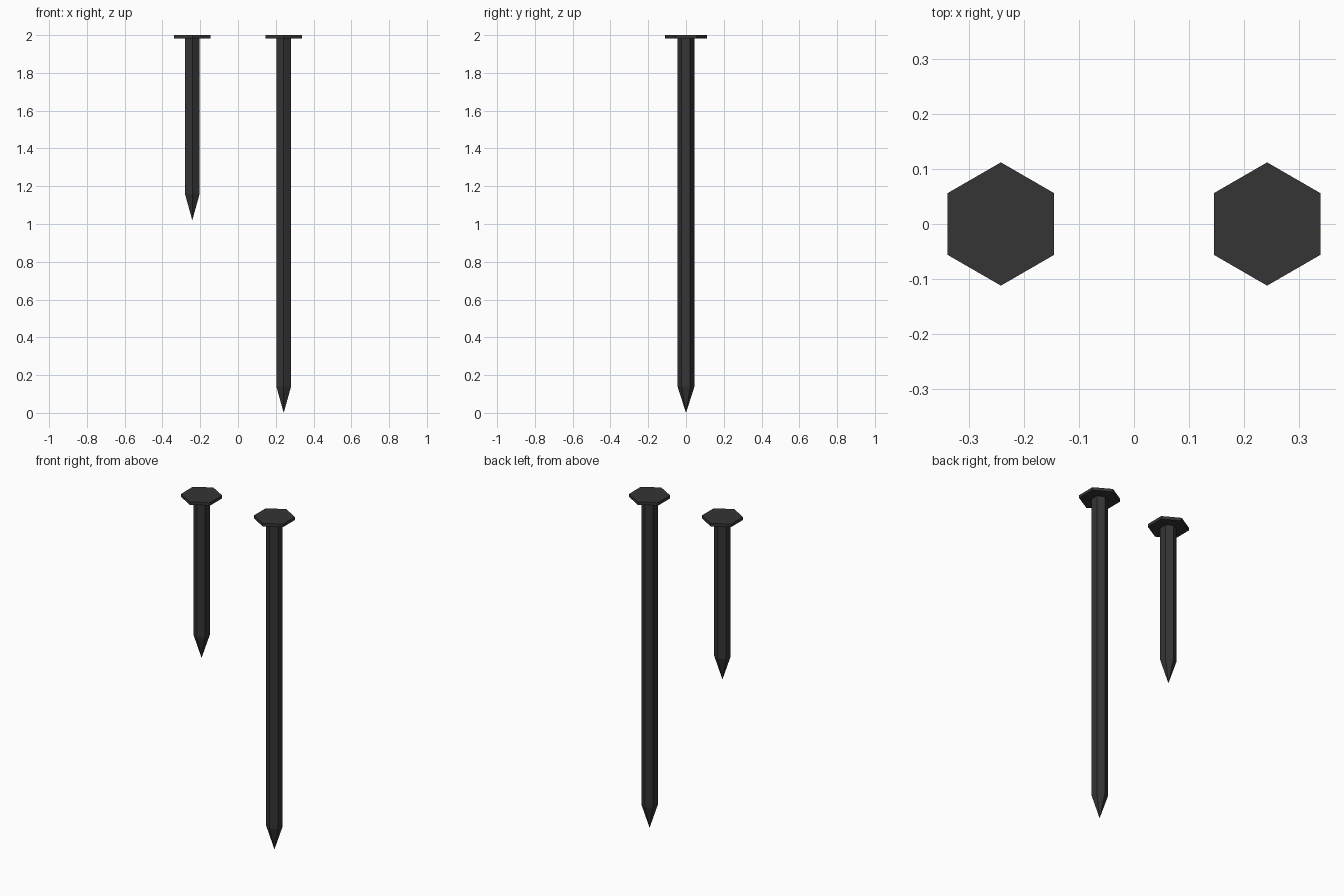
import bpy, bmesh, math

if "Cube" in bpy.data.objects:
    bpy.data.objects.remove(bpy.data.objects["Cube"])

iron = bpy.data.materials.new("dark iron")
iron.diffuse_color = (0.035, 0.035, 0.035, 1)
iron.use_nodes = True
iron.node_tree.nodes["Principled BSDF"].inputs["Base Color"].default_value = iron.diffuse_color

SIDES = 6
TOP = 2.0


def nail(name, x, tip_z):
    """Six-sided nail: flat head, straight shank, pointed tip."""
    profile = [(0.112, TOP), (0.112, TOP - 0.018),
               (0.045, TOP - 0.018), (0.045, tip_z + 0.14)]
    bm = bmesh.new()
    rings = []
    for r, z in profile:
        rings.append([bm.verts.new((r * math.sin(a), r * math.cos(a), z))
                      for a in (math.tau * i / SIDES for i in range(SIDES))])
    # head rim, underside and shank
    for upper, lower in zip(rings, rings[1:]):
        for i in range(SIDES):
            j = (i + 1) % SIDES
            bm.faces.new((upper[i], upper[j], lower[j], lower[i]))
    # flat top and point
    bm.faces.new(rings[0])
    tip = bm.verts.new((0, 0, tip_z))
    for i in range(SIDES):
        bm.faces.new((rings[-1][i], rings[-1][(i + 1) % SIDES], tip))
    bmesh.ops.recalc_face_normals(bm, faces=bm.faces)
    mesh = bpy.data.meshes.new(name)
    bm.to_mesh(mesh)
    bm.free()
    mesh.materials.append(iron)
    obj = bpy.data.objects.new(name, mesh)
    obj.location.x = x
    bpy.context.collection.objects.link(obj)


nail("short_nail", -0.242, 1.02)
nail("long_nail", 0.242, 0.0)
